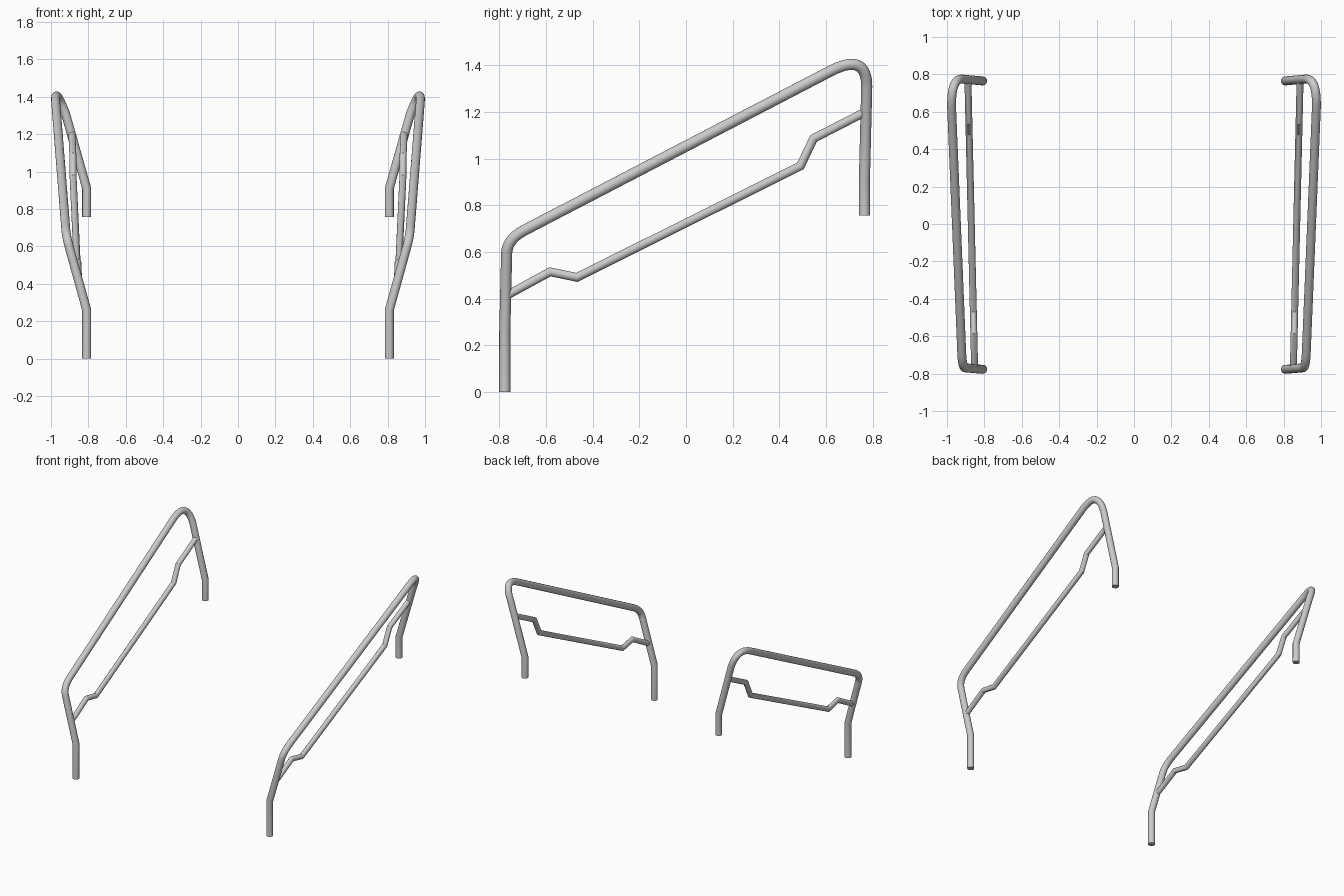
import bpy, bmesh, math
from mathutils import Vector

if "Cube" in bpy.data.objects:
    bpy.data.objects.remove(bpy.data.objects["Cube"])

SIDES = 20


def arc(a, c, b, n=10):
    """Smooth bend from a to b around corner c."""
    a, b, c = Vector(a), Vector(b), Vector(c)
    return [a * (1 - t) ** 2 + c * 2 * t * (1 - t) + b * t * t
            for t in (i / n for i in range(n + 1))]


def tube(name, path, radius):
    """Sweep a circle along a path with mitred bends, mirrored to the other side."""
    pts = [Vector(p) for p in path]
    dirs = [(q - p).normalized() for p, q in zip(pts, pts[1:])]
    side = Vector((1, 0, 0))
    side = (side - dirs[0] * side.dot(dirs[0])).normalized()
    up = dirs[0].cross(side)
    angles = [2 * math.pi * i / SIDES for i in range(SIDES)]
    ring = [pts[0] + radius * (side * math.cos(a) + up * math.sin(a)) for a in angles]
    bm = bmesh.new()
    loops = [[bm.verts.new(p) for p in ring]]
    for i, d in enumerate(dirs):
        end = pts[i + 1]
        normal = (d + dirs[i + 1]).normalized() if i + 1 < len(dirs) else d
        ring = [p + d * ((end - p).dot(normal) / d.dot(normal)) for p in ring]
        loops.append([bm.verts.new(p) for p in ring])
    for a, b in zip(loops, loops[1:]):
        for i in range(SIDES):
            j = (i + 1) % SIDES
            bm.faces.new((a[i], a[j], b[j], b[i]))
    bm.faces.new(loops[0])
    bm.faces.new(loops[-1])
    bmesh.ops.recalc_face_normals(bm, faces=bm.faces)
    mesh = bpy.data.meshes.new(name)
    bm.to_mesh(mesh)
    bm.free()
    obj = bpy.data.objects.new(name, mesh)
    bpy.context.collection.objects.link(obj)
    # left and right rails are mirror images
    mirror = obj.modifiers.new("Mirror", 'MIRROR')
    mirror.use_axis = (True, False, False)
    bpy.ops.object.select_all(action='DESELECT')
    bpy.context.view_layer.objects.active = obj
    obj.select_set(True)
    bpy.ops.object.shade_smooth_by_angle(angle=math.radians(30))
    return obj


# main handrail: front leg, sloping rail, back leg in one bent tube
front_leg = [(0.809, -0.777, 0), (0.809, -0.777, 0.26)]
front_bend = arc((0.902, -0.769, 0.595), (0.918, -0.767, 0.655), (0.921, -0.69, 0.695))
back_bend = arc((0.975, 0.62, 1.376), (0.979, 0.775, 1.457), (0.922, 0.775, 1.31))
back_leg = [(0.809, 0.765, 0.91), (0.809, 0.765, 0.757)]
tube("handrail", front_leg + front_bend + back_bend + back_leg, 0.0238)

# thinner lower rail with a dropped middle
profile = [(-0.770, 0.413), (-0.583, 0.515), (-0.468, 0.491),
           (0.491, 0.969), (0.547, 1.087), (0.768, 1.200)]
lower = [(0.852 + 0.036 * (y + 0.77) / 1.54, y, z) for y, z in profile]
tube("lower_rail", lower, 0.0185)
